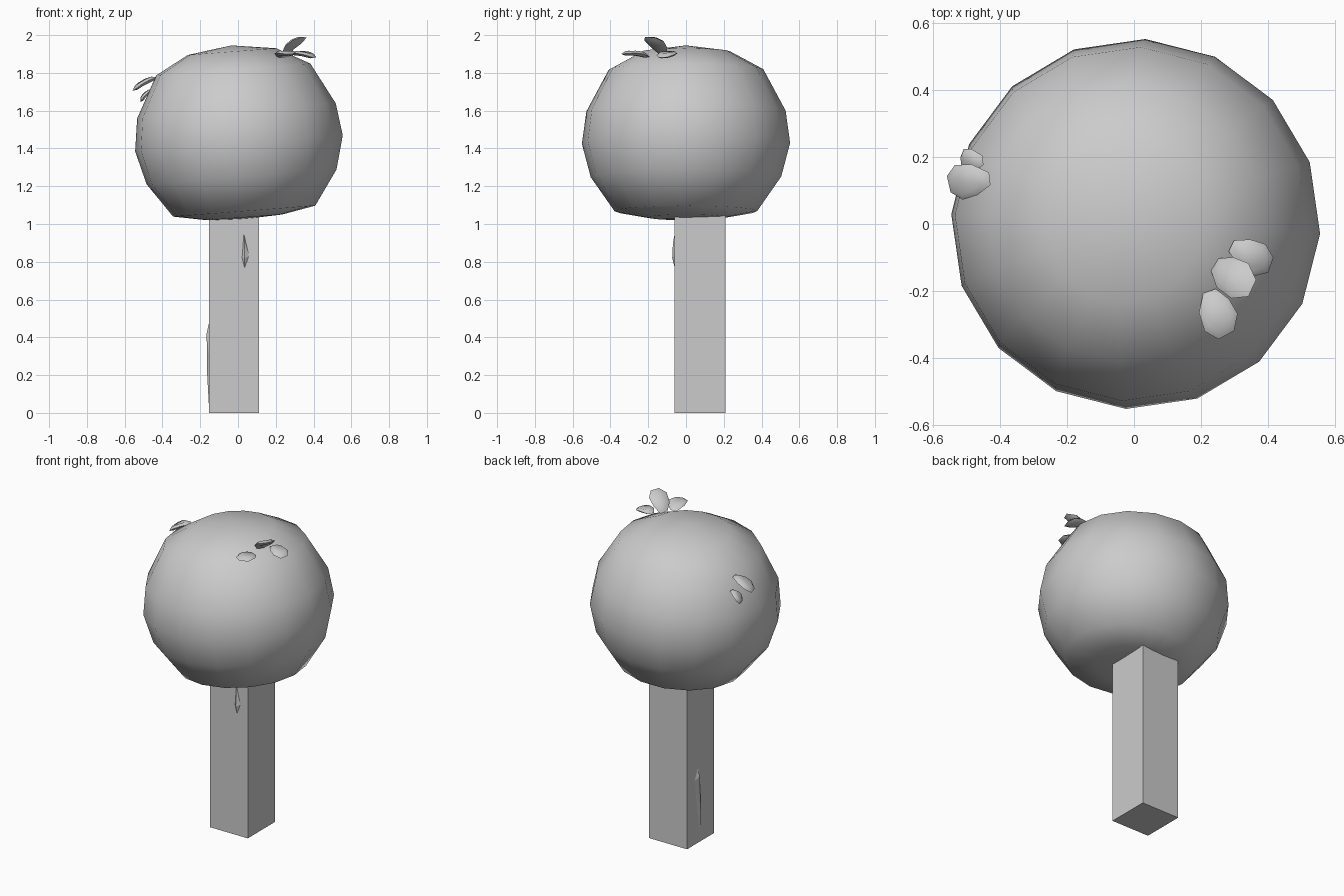
import bpy, bmesh, math
from mathutils import Vector, Matrix

if "Cube" in bpy.data.objects:
    bpy.data.objects.remove(bpy.data.objects["Cube"])


def make_object(name, bm, smooth=None):
    bmesh.ops.recalc_face_normals(bm, faces=bm.faces[:])
    mesh = bpy.data.meshes.new(name)
    bm.to_mesh(mesh)
    bm.free()
    obj = bpy.data.objects.new(name, mesh)
    bpy.context.collection.objects.link(obj)
    if smooth:
        bpy.ops.object.select_all(action='DESELECT')
        obj.select_set(True)
        bpy.context.view_layer.objects.active = obj
        bpy.ops.object.shade_smooth_by_angle(angle=math.radians(smooth))
    return obj


# Square trunk, its top buried in the crown
bm = bmesh.new()
bmesh.ops.create_cube(bm, size=1, matrix=Matrix.Translation((-0.022, 0.075, 0.55))
                      @ Matrix.Diagonal((0.265, 0.27, 1.1, 1)))
make_object("trunk", bm)

# Crown: 16-sided lathe, flattened underneath, slightly tilted
SIDES = 16
profile = [(0, 0.52), (0.235, 0.487), (0.41, 0.392), (0.528, 0.172), (0.552, 0),
           (0.505, -0.178), (0.378, -0.36), (0.2, -0.393), (0, -0.402)]
bm = bmesh.new()
verts = [bm.verts.new((r, 0, z)) for r, z in profile]
edges = [bm.edges.new(pair) for pair in zip(verts, verts[1:])]
bmesh.ops.spin(bm, geom=verts + edges, axis=(0, 0, 1), cent=(0, 0, 0),
               angle=2 * math.pi, steps=SIDES)
bmesh.ops.remove_doubles(bm, verts=bm.verts[:], dist=0.001)
bm.transform(Matrix.Translation((0.005, 0, 1.427))
             @ Matrix.Rotation(math.radians(-4.4), 4, 'Y')
             @ Matrix.Rotation(math.radians(-3), 4, 'Z'))
make_object("crown", bm, 80)


# Leaves: cupped, lens-shaped pads running from base to tip
OUTLINE = [(0, -0.18), (0.35, -0.47), (0.75, -0.5), (1, -0.22),
           (0.95, 0.25), (0.65, 0.5), (0.3, 0.42), (0, 0.18)]


def leaf(name, base, tip, width, thick=0.024, cup=0.012):
    base, tip = Vector(base), Vector(tip)
    along = tip - base
    length = along.length
    along.normalize()
    side = Vector((0, 0, 1)).cross(along).normalized()
    up = along.cross(side)

    def place(u, v, h):
        bend = cup * (1 - 4 * (u - 0.5) ** 2)
        return base + along * u * length + side * v * width + up * (h + bend)

    bm = bmesh.new()
    rim = [bm.verts.new(place(u, v, 0)) for u, v in OUTLINE]
    for s in (1, -1):
        inner = [bm.verts.new(place(0.5 + (u - 0.5) * 0.7, v * 0.7, s * thick / 2))
                 for u, v in OUTLINE]
        for i in range(len(rim)):
            j = (i + 1) % len(rim)
            bm.faces.new((rim[i], rim[j], inner[j], inner[i]))
        bm.faces.new(inner)
    make_object(name, bm, 60)


leaf("top_leaf_front", (0.225, -0.2, 1.885), (0.275, -0.335, 1.9), 0.11)
leaf("top_leaf_upright", (0.24, -0.12, 1.895), (0.355, -0.195, 1.99), 0.115)
leaf("top_leaf_right", (0.29, -0.065, 1.9), (0.41, -0.125, 1.88), 0.1)
leaf("side_leaf_upper", (-0.43, 0.135, 1.775), (-0.555, 0.12, 1.705), 0.105)
leaf("side_leaf_lower", (-0.45, 0.19, 1.71), (-0.515, 0.185, 1.645), 0.075, 0.02)


# Bark chips: shallow raised shards on the trunk faces
def chip(name, outline, ridge):
    bm = bmesh.new()
    rim = [bm.verts.new(p) for p in outline]
    top, low = [bm.verts.new(p) for p in ridge]
    a, b, c, d = rim
    for face in ((a, b, top), (b, low, top), (b, c, low),
                 (c, d, low), (d, top, low), (d, a, top), (d, c, b, a)):
        bm.faces.new(face)
    make_object(name, bm)


chip("front_bark_chip",
     [(0.03, -0.058, 0.96), (0.06, -0.058, 0.83), (0.035, -0.058, 0.76), (0.02, -0.058, 0.82)],
     [(0.035, -0.069, 0.9), (0.035, -0.073, 0.82)])
chip("side_bark_chip",
     [(-0.153, 0.1, 0.48), (-0.153, 0.14, 0.4), (-0.153, 0.08, 0.02), (-0.153, 0.07, 0.3)],
     [(-0.166, 0.1, 0.42), (-0.163, 0.085, 0.2)])
